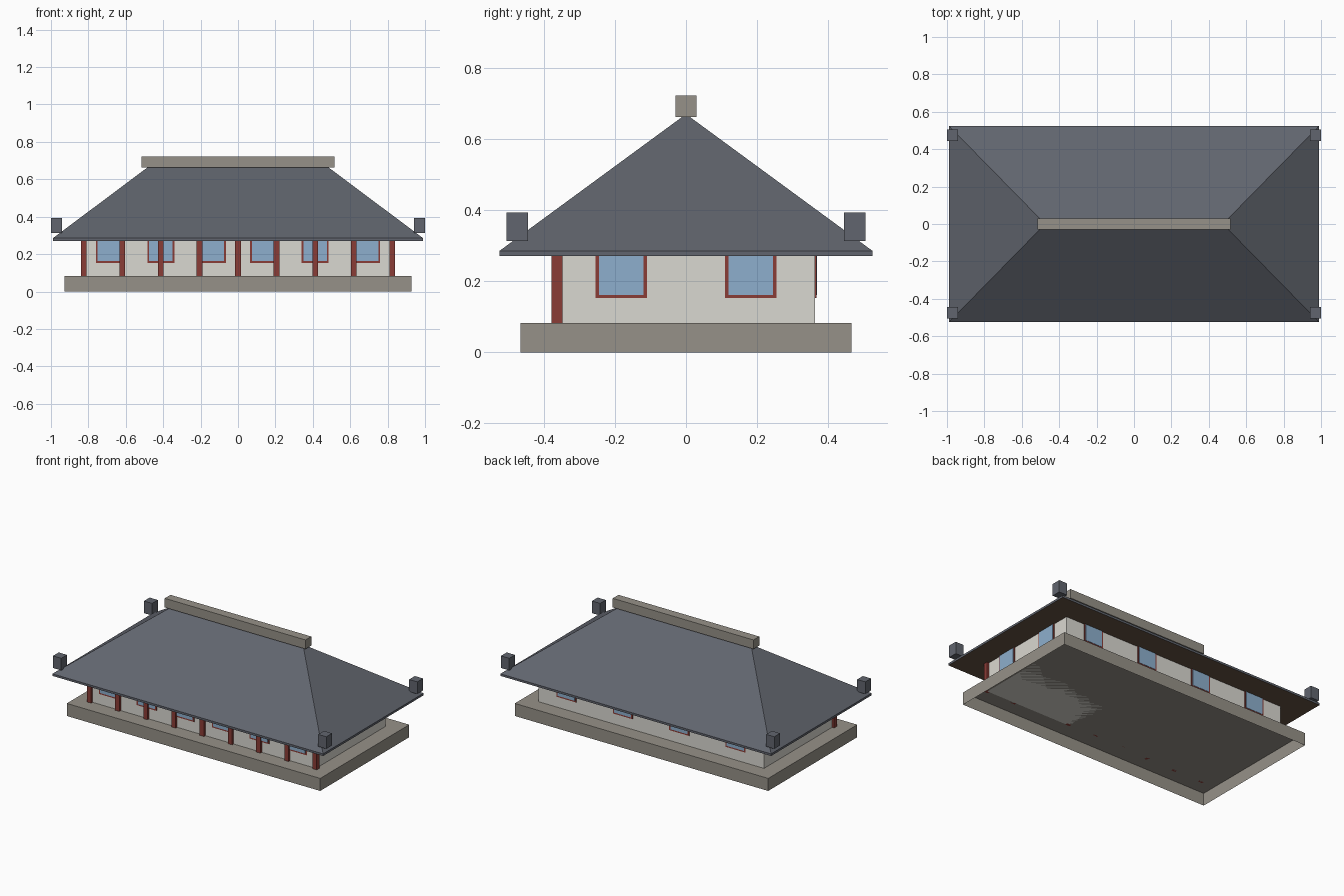
import bpy, bmesh

if "Cube" in bpy.data.objects:
    bpy.data.objects.remove(bpy.data.objects["Cube"])


def material(name, r, g, b):
    m = bpy.data.materials.new(name)
    lin = [((c / 255 + 0.055) / 1.055) ** 2.4 for c in (r, g, b)]
    m.diffuse_color = (*lin, 1)
    m.use_nodes = True
    m.node_tree.nodes["Principled BSDF"].inputs["Base Color"].default_value = m.diffuse_color
    return m


STONE = material("stone", 150, 145, 136)
PLASTER = material("plaster", 218, 216, 209)
RED = material("red_wood", 138, 60, 54)
GLASS = material("blue_glass", 141, 175, 205)
TILE = material("slate_tile", 97, 101, 110)
SOFFIT = material("brown_soffit", 102, 83, 67)


def finish(name, bm, *mats):
    me = bpy.data.meshes.new(name)
    bm.to_mesh(me)
    bm.free()
    for m in mats:
        me.materials.append(m)
    ob = bpy.data.objects.new(name, me)
    bpy.context.collection.objects.link(ob)
    return ob


def box(name, mat, x0, x1, y0, y1, z0, z1, open_bottom=False):
    bm = bmesh.new()
    bmesh.ops.create_cube(bm, size=1)
    for v in bm.verts:
        v.co = (x1 if v.co.x > 0 else x0,
                y1 if v.co.y > 0 else y0,
                z1 if v.co.z > 0 else z0)
    if open_bottom:
        bm.normal_update()
        down = [f for f in bm.faces if f.normal.z < -0.5]
        bmesh.ops.delete(bm, geom=down, context='FACES_ONLY')
    return finish(name, bm, mat)


BASE_TOP, EAVE, WX, WY = 0.083, 0.271, 0.825, 0.363

# Hollow stone platform and plaster walls
box("platform", STONE, -0.927, 0.927, -0.465, 0.465, 0, BASE_TOP, True)
box("walls", PLASTER, -WX, WX, -WY, WY, BASE_TOP, EAVE + 0.004)

# Front row of posts
for i in range(9):
    x = -WX + i * 2 * WX / 8
    box(f"post_{i + 1}", RED, x - 0.0155, x + 0.0155,
        -WY - 0.015, -WY + 0.015, BASE_TOP, EAVE + 0.004)


# Windows: thin red frame plate with a glass plate on it
def window(name, c, wall, along_x):
    for part, mat, half, z0, t in (("frame", RED, 0.0725, 0.153, 0.004),
                                   ("glass", GLASS, 0.0625, 0.162, 0.006)):
        a = (c - half, c + half)
        d = sorted((wall, wall + (t if wall > 0 else -t)))
        xy = (*a, *d) if along_x else (*d, *a)
        box(f"{name}_{part}", mat, *xy, z0, EAVE + 0.006)


for wall, label, count, half, along_x in (
        (-WY, "front", 6, WX, True), (WY, "back", 4, WX, True),
        (-WX, "left", 2, WY, False), (WX, "right", 2, WY, False)):
    for i in range(count):
        c = -half + (i + 0.5) * 2 * half / count
        window(f"{label}_window_{i + 1}", c, wall, along_x)

# Hipped roof: eave slab, sloped sides, brown underside
bm = bmesh.new()
corners = [(-0.99, -0.525), (0.99, -0.525), (0.99, 0.525), (-0.99, 0.525)]
low = [bm.verts.new((x, y, EAVE)) for x, y in corners]
top = [bm.verts.new((x, y, 0.285)) for x, y in corners]
l, r = [bm.verts.new((x, 0, 0.67)) for x in (-0.475, 0.475)]
bm.faces.new(low[::-1]).material_index = 1
for i in range(4):
    j = (i + 1) % 4
    bm.faces.new((low[i], low[j], top[j], top[i]))
bm.faces.new((top[0], top[1], r, l))
bm.faces.new((top[1], top[2], r))
bm.faces.new((top[2], top[3], l, r))
bm.faces.new((top[3], top[0], l))
finish("hip_roof", bm, TILE, SOFFIT)

# Ridge beam and four corner ornaments
box("ridge_beam", STONE, -0.515, 0.515, -0.03, 0.03, 0.662, 0.722)
for sx in (-1, 1):
    for sy in (-1, 1):
        x, y = sx * 0.97, sy * 0.475
        box("corner_ornament", TILE, x - 0.03, x + 0.03,
            y - 0.03, y + 0.03, 0.313, 0.393)
